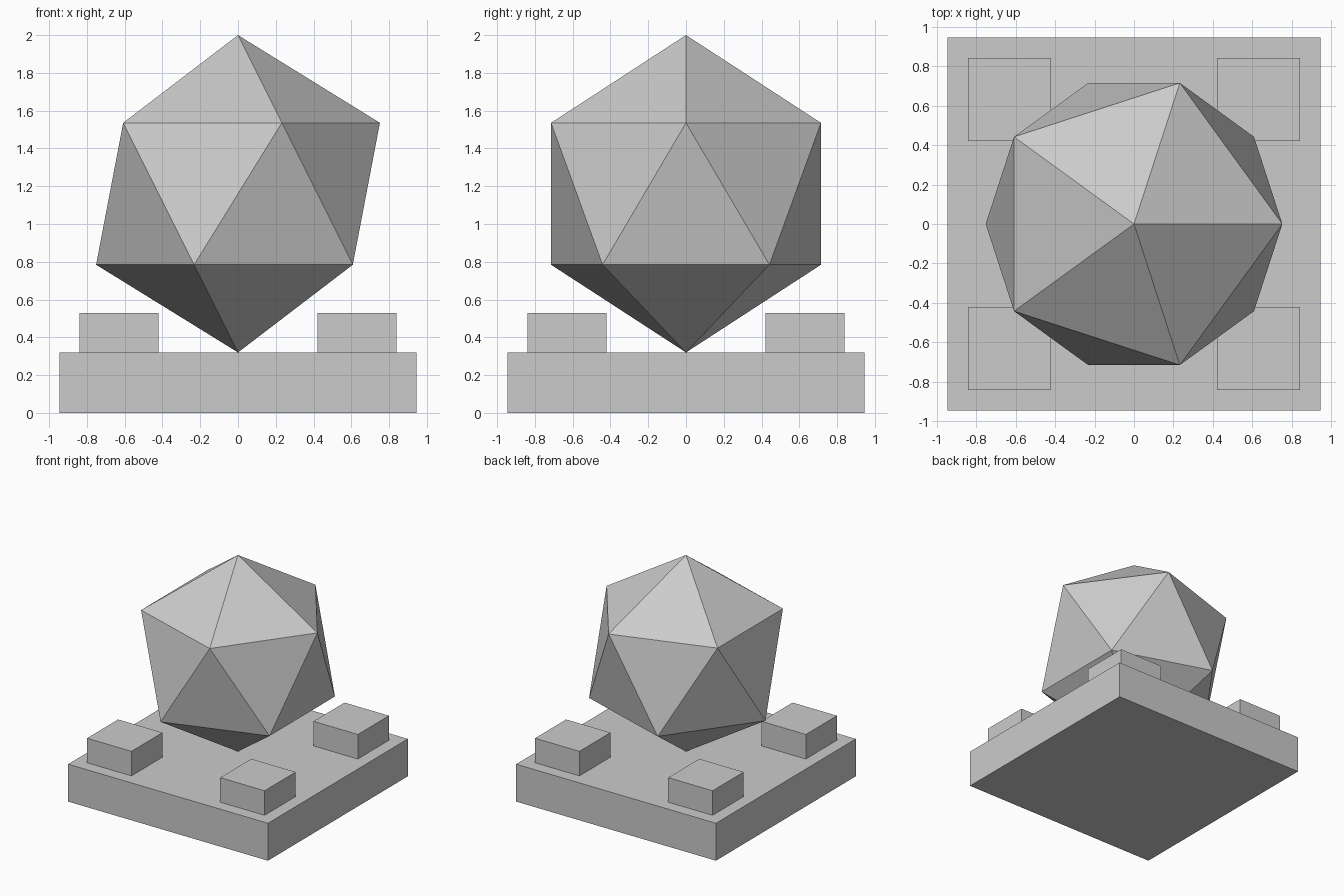
import bpy

if "Cube" in bpy.data.objects:
    bpy.data.objects.remove(bpy.data.objects["Cube"])


def box(name, size, centre):
    bpy.ops.mesh.primitive_cube_add(size=1, location=centre)
    ob = bpy.context.object
    ob.name = name
    ob.scale = size
    bpy.ops.object.transform_apply(location=False, rotation=False, scale=True)
    return ob


BASE_H = 0.32
STUD_H = 0.21
RADIUS = 0.84

# Square base slab
box("base", (1.89, 1.89, BASE_H), (0, 0, BASE_H / 2))

# Four corner blocks standing on the slab
for sx, side in ((-1, "left"), (1, "right")):
    for sy, end in ((-1, "front"), (1, "back")):
        box(f"corner_block_{end}_{side}", (0.42, 0.42, STUD_H),
            (sx * 0.63, sy * 0.63, BASE_H + STUD_H / 2))

# Twenty-sided gem balanced on its point
bpy.ops.mesh.primitive_ico_sphere_add(subdivisions=1, radius=RADIUS,
                                      location=(0, 0, BASE_H + RADIUS))
bpy.context.object.name = "faceted_gem"
